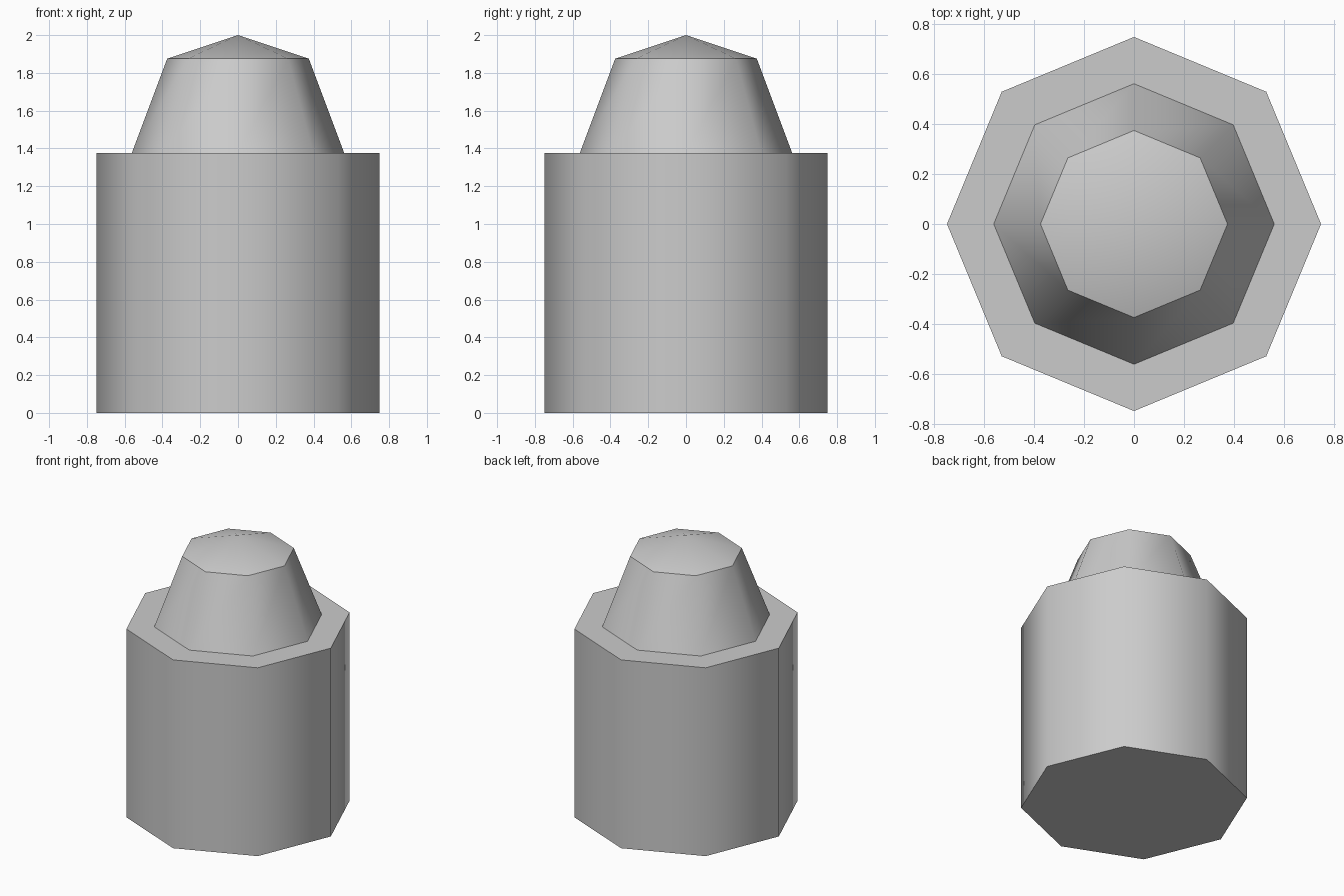
import bpy, bmesh, math

if "Cube" in bpy.data.objects:
    bpy.data.objects.remove(bpy.data.objects["Cube"])

SIDES = 8


def lathe(name, profile, material):
    """Revolve (radius, z) points around z; points on the axis become single tips."""
    bm = bmesh.new()
    rings = []
    for r, z in profile:
        n = SIDES if r > 0 else 1
        rings.append([bm.verts.new((r * math.cos(2 * math.pi * i / SIDES),
                                    r * math.sin(2 * math.pi * i / SIDES), z))
                      for i in range(n)])
    bm.faces.new(rings[0][::-1])  # flat underside
    for low, high in zip(rings, rings[1:]):
        for i in range(SIDES):
            j = (i + 1) % SIDES
            if len(high) == 1:
                bm.faces.new((low[i], low[j], high[0]))
            else:
                bm.faces.new((low[i], low[j], high[j], high[i]))
    bmesh.ops.recalc_face_normals(bm, faces=bm.faces)
    mesh = bpy.data.meshes.new(name)
    bm.to_mesh(mesh)
    bm.free()
    mesh.materials.append(material)
    obj = bpy.data.objects.new(name, mesh)
    bpy.context.collection.objects.link(obj)
    bpy.context.view_layer.objects.active = obj
    obj.select_set(True)
    # smooth around the sides, sharp at the rims
    bpy.ops.object.shade_smooth_by_angle(angle=math.radians(48))
    obj.select_set(False)
    return obj


grey = bpy.data.materials.new("light grey")
grey.diffuse_color = (0.6, 0.6, 0.6, 1)
grey.use_nodes = True
grey.node_tree.nodes["Principled BSDF"].inputs["Base Color"].default_value = grey.diffuse_color

# Octagonal body, flat shoulder, tapered neck and shallow pointed cap
lathe("stepped_post", [
    (0.75, 0), (0.75, 1.375),
    (0.5625, 1.375), (0.375, 1.875),
    (0, 2.0),
], grey)
